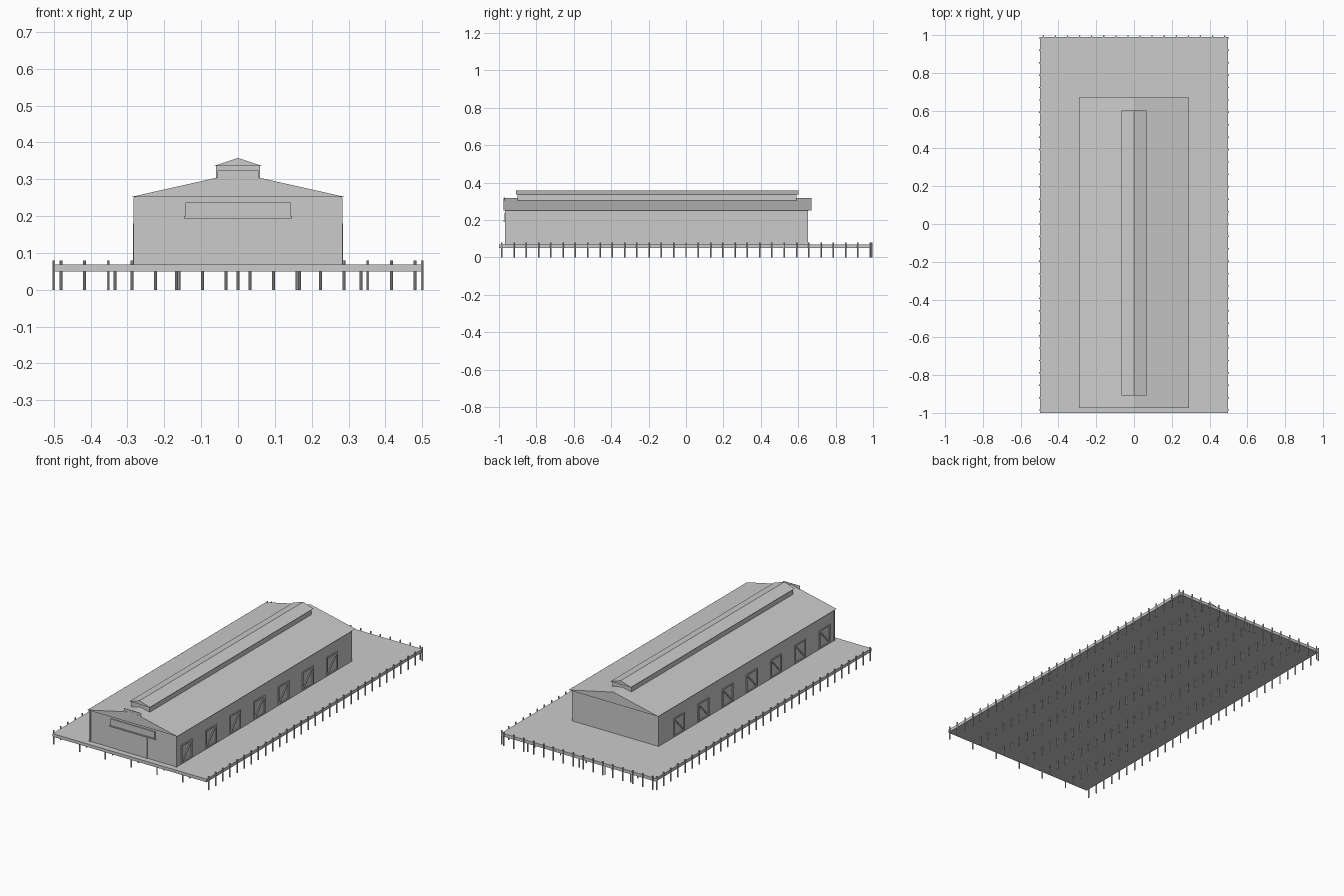
import bpy
import bmesh
import math
from mathutils import Matrix, Vector

cube = bpy.data.objects.get("Cube")
if cube:
    bpy.data.objects.remove(cube, do_unlink=True)

GREY = (0.6, 0.6, 0.6, 1.0)
mat = bpy.data.materials.new("plain grey")
mat.use_nodes = True
mat.diffuse_color = GREY
mat.node_tree.nodes["Principled BSDF"].inputs["Base Color"].default_value = GREY


def finish(bm, name):
    bmesh.ops.recalc_face_normals(bm, faces=bm.faces[:])
    mesh = bpy.data.meshes.new(name)
    bm.to_mesh(mesh)
    bm.free()
    mesh.materials.append(mat)
    obj = bpy.data.objects.new(name, mesh)
    bpy.context.collection.objects.link(obj)
    return obj


def add_box(bm, x, y, z, rot=None):
    """Add a box spanning the given (low, high) ranges, turned about its centre."""
    spans = (x, y, z)
    mid = Matrix.Translation([(a + b) / 2 for a, b in spans])
    size = Matrix.Diagonal([b - a for a, b in spans] + [1])
    bmesh.ops.create_cube(bm, size=1, matrix=mid @ (rot or Matrix()) @ size)


def box(name, x, y, z):
    bm = bmesh.new()
    add_box(bm, x, y, z)
    return finish(bm, name)


def prism(name, profile, y0, y1):
    """Extrude an x-z profile along y."""
    bm = bmesh.new()
    face = bm.faces.new([bm.verts.new((x, y0, z)) for x, z in profile])
    ext = bmesh.ops.extrude_face_region(bm, geom=[face])
    verts = [v for v in ext["geom"] if isinstance(v, bmesh.types.BMVert)]
    bmesh.ops.translate(bm, verts=verts, vec=(0, y1 - y0, 0))
    return finish(bm, name)


def posts(name, spots, top):
    bm = bmesh.new()
    for x, y in spots:
        bmesh.ops.create_cone(bm, cap_ends=True, segments=8, radius1=0.004,
                              radius2=0.004, depth=top,
                              matrix=Matrix.Translation((x, y, top / 2)))
    return finish(bm, name)


def spread(a, b, n):
    return [a + (b - a) * i / (n - 1) for i in range(n)]


# Pier deck on piles
DECK = 0.068
box("deck", (-0.498, 0.498), (-1, 0.99), (0.05, DECK))
rows = spread(-0.985, 0.985, 31)
columns = spread(-0.5, 0.5, 7)[1:-1]
posts("inner_piles", [(x, y) for x in columns for y in rows], 0.052)
posts("side_posts", [(s * 0.5, y) for s in (-1, 1) for y in rows], 0.08)
posts("back_posts", [(x, 0.994) for x in spread(-0.48, 0.48, 16)], 0.08)

# Main shed
FRONT, BACK, HALF = -0.965, 0.652, 0.28
box("shed_walls", (-HALF, HALF), (FRONT, BACK), (DECK, 0.252))
prism("main_roof", [(-0.29, 0.252), (0.29, 0.252), (0, 0.317)], -0.975, 0.67)

# Roof lantern along the ridge
box("lantern_walls", (-0.06, 0.06), (-0.9, 0.59), (0.29, 0.336))
prism("lantern_roof", [(-0.066, 0.336), (0.066, 0.336), (0, 0.358)], -0.908, 0.602)
box("ridge_board", (-0.055, 0.055), (-0.974, -0.971), (0.305, 0.324))

# Corner trims on the front
bm = bmesh.new()
for s in (-1, 1):
    add_box(bm, sorted((s * 0.273, s * 0.283)), (FRONT - 0.004, FRONT + 0.006),
            (DECK, 0.25))
finish(bm, "corner_trims")

# Front doorway: frame, two leaves and the board above
bm = bmesh.new()
for s in (-1, 1):
    add_box(bm, sorted((s * 0.084, s * 0.091)), (FRONT - 0.004, FRONT), (DECK, 0.19))
add_box(bm, (-0.091, 0.091), (FRONT - 0.004, FRONT), (0.183, 0.19))
finish(bm, "door_frame")
bm = bmesh.new()
for s in (-1, 1):
    add_box(bm, sorted((s * 0.002, s * 0.084)), (FRONT - 0.002, FRONT), (DECK, 0.183))
finish(bm, "door_leaves")
box("front_board", (-0.142, 0.142), (FRONT - 0.006, FRONT), (0.197, 0.237))
box("board_ledge", (-0.147, 0.147), (FRONT - 0.01, FRONT), (0.193, 0.2))

# Braced side doors, seven on each long wall
LOW, HIGH, WIDE, BAR = DECK + 0.004, 0.18, 0.1, 0.007
bm = bmesh.new()
for s in (-1, 1):
    xs = sorted((s * HALF, s * (HALF + 0.005)))
    for y in spread(-0.875, 0.465, 7):
        a, b = y - WIDE / 2, y + WIDE / 2
        add_box(bm, xs, (a, a + BAR), (LOW, HIGH))
        add_box(bm, xs, (b - BAR, b), (LOW, HIGH))
        add_box(bm, xs, (a, b), (LOW, LOW + BAR))
        add_box(bm, xs, (a, b), (HIGH - BAR, HIGH))
        run, rise = WIDE - BAR, HIGH - LOW - BAR
        half, mid = math.hypot(run, rise) / 2, (LOW + HIGH) / 2
        add_box(bm, xs, (y - half, y + half), (mid - BAR / 2, mid + BAR / 2),
                Matrix.Rotation(math.atan2(rise, run), 4, "X"))
finish(bm, "side_door_frames")
